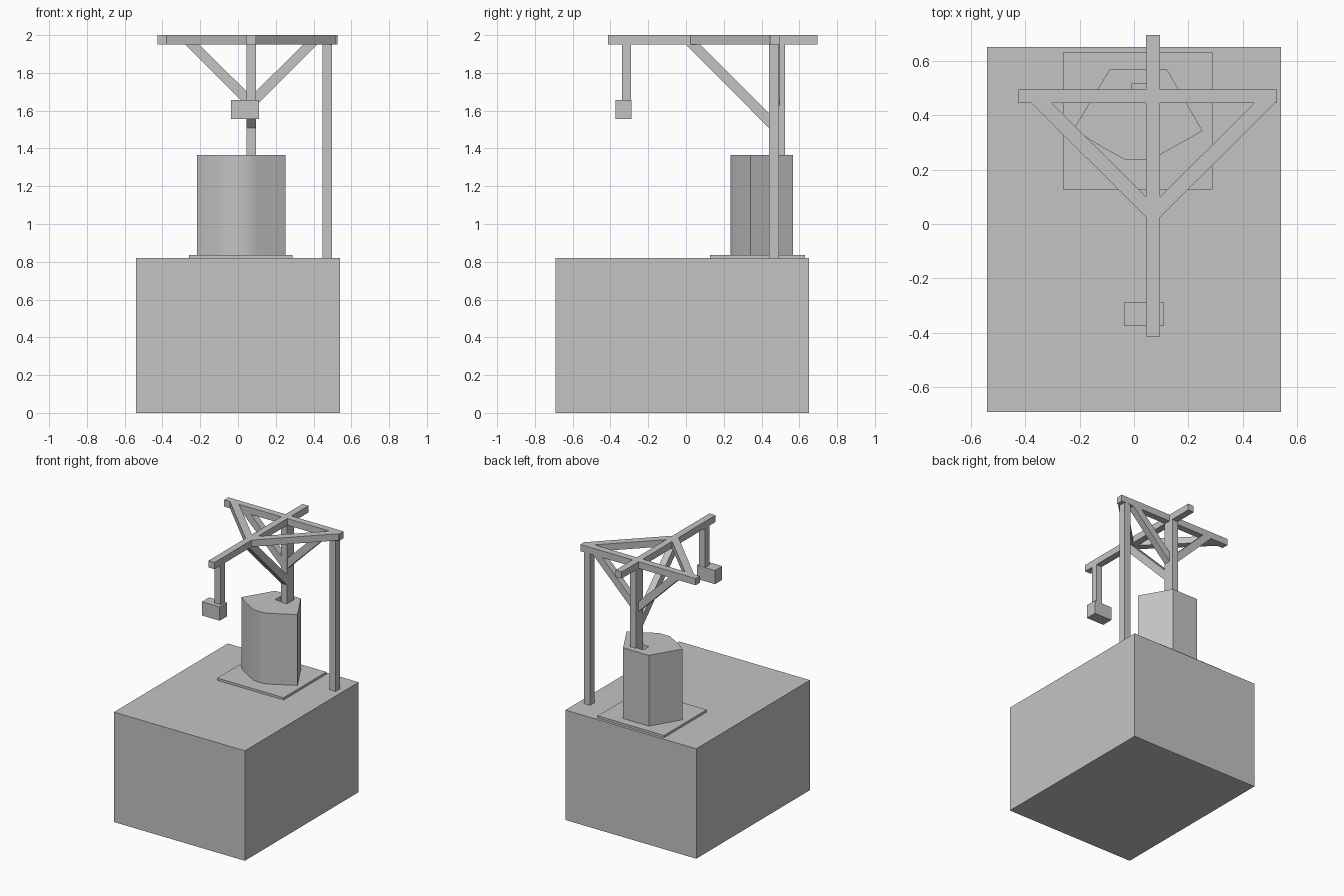
import bpy
import math

cube = bpy.data.objects.get("Cube")
if cube:
    bpy.data.objects.remove(cube, do_unlink=True)

grey = bpy.data.materials.new("plain grey")
grey.use_nodes = True
colour = (0.55, 0.55, 0.55, 1)
grey.diffuse_color = colour
grey.node_tree.nodes["Principled BSDF"].inputs["Base Color"].default_value = colour


def prism(name, profile, axis, low, high):
    """Extrude a 2D profile along an axis; profile is (x,y), (x,z) or (y,z)."""
    def place(p, d):
        point = list(p)
        point.insert(axis, d)
        return point
    n = len(profile)
    verts = [place(p, low) for p in profile] + [place(p, high) for p in profile]
    faces = [list(range(n))[::-1], list(range(n, 2 * n))]
    faces += [[i, (i + 1) % n, n + (i + 1) % n, n + i] for i in range(n)]
    area = sum(profile[i - 1][0] * profile[i][1] - profile[i][0] * profile[i - 1][1]
               for i in range(n))
    # Keep normals outward whatever the winding; the xz plane is left handed
    if (area < 0) != (axis == 1):
        faces = [f[::-1] for f in faces]
    mesh = bpy.data.meshes.new(name)
    mesh.from_pydata(verts, [], faces)
    mesh.materials.append(grey)
    obj = bpy.data.objects.new(name, mesh)
    bpy.context.collection.objects.link(obj)
    return obj


def box(name, x, y, z):
    return prism(name, [(x[0], y[0]), (x[1], y[0]), (x[1], y[1]), (x[0], y[1])], 2, *z)


def mirrored(profile):
    """Reflect a profile across the boom's centre line."""
    return [(2 * CENTRE - a, b) for a, b in profile]


CENTRE = 0.07
boom_x = (CENTRE - 0.025, CENTRE + 0.025)
beam_y = (0.445, 0.495)
beam_z = (1.95, 2.0)
deck = 0.82

# Base block and mounting plate
box("base_block", (-0.54, 0.54), (-0.69, 0.65), (0, deck))
box("mounting_plate", (-0.26, 0.288), (0.127, 0.63), (deck, 0.837))

# Drum: flat facets at the back, rounded front
outline = [(-0.09, 0.567), (0.122, 0.567), (0.252, 0.342), (0.1, 0.257), (0.05, 0.235),
           (-0.03, 0.235), (-0.1, 0.273), (-0.17, 0.315), (-0.218, 0.355)]
drum = prism("drum", outline, 2, 0.837, 1.365)
for face in drum.data.polygons:
    face.use_smooth = True
drum.data.set_sharp_from_angle(angle=math.radians(35))

# Socket cut in the drum beside the mast
cutter = box("socket_cutter", (-0.01, 0.085), (0.45, 0.515), (1.0, 1.5))
cutter.hide_render = True
cutter.hide_viewport = True
cut = drum.modifiers.new("socket", "BOOLEAN")
cut.object = cutter
cut.operation = "DIFFERENCE"
cut.solver = "EXACT"

# Uprights
box("mast", boom_x, (0.44, 0.525), (deck, beam_z[0]))
box("support_post", (0.447, 0.498), (0.44, 0.493), (deck, beam_z[0]))

# Top frame
box("boom", boom_x, (-0.413, 0.695), beam_z)
box("cross_beam", (-0.426, 0.526), beam_y, beam_z)
frame_strut = [(-0.38, 0.447), (0.047, 0.022), (0.047, 0.098), (-0.305, 0.447)]
side_brace = [(-0.28, 1.95), (0.047, 1.625), (0.047, 1.7), (-0.205, 1.95)]
for side, reflect in (("right", list), ("left", mirrored)):
    prism(side + "_frame_strut", reflect(frame_strut), 2, *beam_z)
    prism(side + "_side_brace", reflect(side_brace), 1, *beam_y)

# Front brace from mast to boom
prism("front_brace", [(0.0, 1.95), (0.442, 1.505), (0.442, 1.583), (0.075, 1.95)], 0, *boom_x)

# Hanging rod and weight
box("hanging_rod", boom_x, (-0.34, -0.29), (1.655, 1.95))
box("hanging_weight", (-0.037, 0.111), (-0.374, -0.288), (1.555, 1.657))
